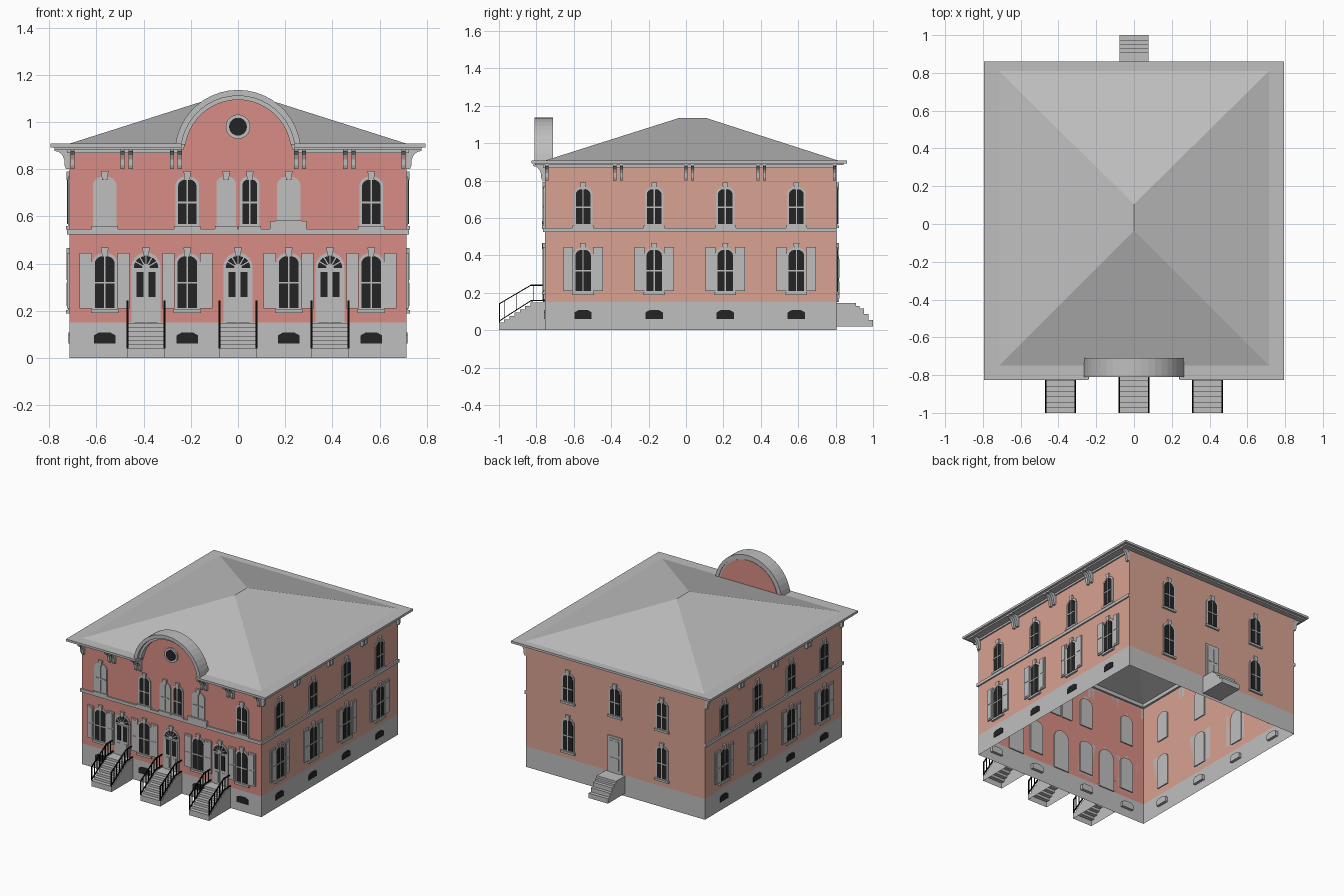
import bpy, bmesh, math
from mathutils import Matrix, Vector

if "Cube" in bpy.data.objects:
    bpy.data.objects.remove(bpy.data.objects["Cube"])

def material(name, rgb):
    m = bpy.data.materials.new(name)
    m.diffuse_color = (*rgb, 1)
    m.use_nodes = True
    m.node_tree.nodes["Principled BSDF"].inputs["Base Color"].default_value = m.diffuse_color
    return m

GREY = material("stone_grey", (0.52, 0.52, 0.52))
RED = material("front_red", (0.69, 0.265, 0.232))
SALMON = material("side_salmon", (0.69, 0.365, 0.285))
DARK = material("dark_glass", (0.017, 0.017, 0.017))
BLACK = material("rail_black", (0.003, 0.003, 0.003))

X, YF, YB = 0.715, -0.755, 0.805      # wall planes
parts = {}

def bag(name, mat):
    if name not in parts:
        parts[name] = (bmesh.new(), mat)
    return parts[name][0]

def frame(x, y, deg):
    return Matrix.Translation((x, y, 0)) @ Matrix.Rotation(math.radians(deg), 4, 'Z')

# wall frames: local u along the wall, local -y pointing outward
FRONT, BACK = frame(0, YF, 0), frame(0, YB, 180)
RIGHT, LEFT = frame(X, 0, 90), frame(-X, 0, -90)

def prism(name, mat, M, pts, a, b, open_base=False):
    """Extrude a (u, z) outline from outward depth a to b."""
    bm = bag(name, mat)
    lo = [bm.verts.new(M @ Vector((u, -a, z))) for u, z in pts]
    hi = [bm.verts.new(M @ Vector((u, -b, z))) for u, z in pts]
    n = len(pts)
    fs = [bm.faces.new(lo[::-1]), bm.faces.new(hi)]
    for i in range(n - 1 if open_base else n):
        j = (i + 1) % n
        fs.append(bm.faces.new((lo[i], lo[j], hi[j], hi[i])))
    bmesh.ops.recalc_face_normals(bm, faces=fs)

def rect(u0, u1, z0, z1):
    return [(u0, z0), (u1, z0), (u1, z1), (u0, z1)]

def arc(u, z, rx, rz, t0=0, t1=math.pi, n=10):
    return [(u + rx * math.cos(t0 + (t1 - t0) * i / n),
             z + rz * math.sin(t0 + (t1 - t0) * i / n)) for i in range(n + 1)]

def arched(u, hw, z0, z1, rise):
    return [(u - hw, z0), (u + hw, z0)] + arc(u, z1 - rise, hw, rise)

def box(name, mat, x0, x1, y0, y1, z0, z1):
    prism(name, mat, frame(0, 0, 0), rect(x0, x1, z0, z1), -y1, -y0)

# --- walls: open shells, front wall in its own colour
def shell(name, z0, z1, mats):
    bm = bmesh.new()
    c = [(-X, YF), (X, YF), (X, YB), (-X, YB)]
    lo = [bm.verts.new((x, y, z0)) for x, y in c]
    hi = [bm.verts.new((x, y, z1)) for x, y in c]
    for i in range(4):
        j = (i + 1) % 4
        f = bm.faces.new((lo[i], lo[j], hi[j], hi[i]))
        f.material_index = 0 if i == 0 else len(mats) - 1
    me = bpy.data.meshes.new(name)
    bm.to_mesh(me)
    bm.free()
    for m in mats:
        me.materials.append(m)
    bpy.context.collection.objects.link(bpy.data.objects.new(name, me))

shell("foundation", 0, 0.15, [GREY])
shell("walls", 0.15, 0.885, [RED, SALMON])

# --- windows
def window(M, u, hw, z0, z1, shutters=False, boarded=False, sill=True):
    rise = hw * 0.75
    prism("window_frames", GREY, M, arched(u, hw, z0, z1, rise), -0.008, 0.006)
    g = hw - 0.011
    if not boarded:
        prism("window_glass", DARK, M, arched(u, g, z0 + 0.01, z1 - 0.012, rise * 0.8), 0.004, 0.008)
    mid = (z0 + z1) / 2 - 0.005
    prism("window_bars", GREY, M, rect(u - 0.003, u + 0.003, z0 + 0.01, z1 - 0.012), 0.005, 0.011)
    prism("window_bars", GREY, M, rect(u - g, u + g, mid - 0.004, mid + 0.004), 0.005, 0.011)
    prism("keystones", GREY, M, [(u - 0.011, z1 - 0.015), (u + 0.011, z1 - 0.015),
                                 (u + 0.016, z1 + 0.022), (u - 0.016, z1 + 0.022)], 0, 0.013)
    if sill:
        prism("window_sills", GREY, M, rect(u - hw - 0.006, u + hw + 0.006, z0 - 0.012, z0 + 0.003), 0, 0.014)
    if shutters:
        for s in (-1, 1):
            a, b = sorted((u + s * (hw + 0.001), u + s * (hw + 0.053)))
            prism("shutters", GREY, M, rect(a, b, 0.21, 0.445), 0, 0.009)
            prism("shutter_panels", GREY, M, rect(a + 0.009, b - 0.009, 0.22, 0.32), 0.004, 0.012)
            prism("shutter_panels", GREY, M, rect(a + 0.009, b - 0.009, 0.33, 0.435), 0.004, 0.012)

def vent(M, u):
    pts = [(u - 0.046, 0.06), (u + 0.046, 0.06), (u + 0.046, 0.095),
           (u + 0.025, 0.107), (u - 0.025, 0.107), (u - 0.046, 0.095)]
    prism("vent_boxes", GREY, M, pts, -0.02, 0.001)
    prism("vent_grilles", DARK, M, pts, 0.001, 0.004)

for M, s in ((RIGHT, 1), (LEFT, -1)):
    for y in (-0.55, -0.17, 0.21, 0.59):
        window(M, s * y, 0.05, 0.557, 0.768)
        window(M, s * y, 0.052, 0.2, 0.443, shutters=True)
        vent(M, s * y)

for u in (-0.565, -0.215, 0.215, 0.565):
    window(FRONT, u, 0.053, 0.202, 0.445, shutters=True)
    vent(FRONT, u)
    window(FRONT, u, 0.05, 0.58 if u == 0.215 else 0.557, 0.77, boarded=u in (-0.565, 0.215))
window(FRONT, -0.05, 0.042, 0.557, 0.77, boarded=True)
window(FRONT, 0.05, 0.042, 0.557, 0.77)
prism("window_box", GREY, FRONT, rect(0.135, 0.29, 0.54, 0.58), 0, 0.016)

for u in (-0.375, 0, 0.375):
    window(BACK, u, 0.05, 0.557, 0.768)
    if u:
        window(BACK, u, 0.05, 0.2, 0.443)

# --- front doors with fan lights, steps and railings
LOW = [(-1.0, 0.048), (-0.83, 0.157), (-0.755, 0.16)]
HIGH = [(-1.0, 0.14), (-0.83, 0.24), (-0.755, 0.24)]

def rail_z(line, y):
    (y0, z0), (y1, z1) = line[:2] if y < line[1][0] else line[1:]
    return z0 + (z1 - z0) * (y - y0) / (y1 - y0)

for x in (-0.39, 0, 0.39):
    prism("door_frames", GREY, FRONT, arched(x, 0.062, 0.15, 0.447, 0.062), -0.008, 0.006)
    prism("fan_lights", DARK, FRONT, arc(x, 0.382, 0.052, 0.05), 0.004, 0.009)
    for k in range(1, 6):
        t = math.pi * k / 6
        d = Vector((math.cos(t), math.sin(t)))
        p = Vector((-d.y, d.x)) * 0.0025
        c = Vector((x, 0.382))
        prism("fan_spokes", GREY, FRONT, [tuple(q) for q in (c - p, c + d * 0.052 - p, c + d * 0.052 + p, c + p)],
              0.006, 0.012)
    prism("fan_hubs", GREY, FRONT, arc(x, 0.382, 0.016, 0.016), 0.006, 0.012)
    prism("keystones", GREY, FRONT, [(x - 0.011, 0.435), (x + 0.011, 0.435), (x + 0.016, 0.467), (x - 0.016, 0.467)],
          0, 0.014)
    for s in (-1, 1):
        a, b = sorted((x + s * 0.002, x + s * 0.048))
        prism("door_leaves", GREY, FRONT, rect(a, b, 0.15, 0.372), 0.004, 0.009)
        prism("door_panels", GREY, FRONT, rect(a + 0.01, b - 0.01, 0.165, 0.24), 0.006, 0.012)
        prism("door_glass", DARK, FRONT, rect(a + 0.008, b - 0.008, 0.257, 0.364), 0.006, 0.011)
    # steps, hollow underneath
    S = frame(x, 0, 90)
    pts = [(-1.0, 0)]
    for k in range(7):
        y, z = -1.0 + 0.028 * k, 0.04 + 0.0178 * k
        pts += [(y, z), (y + 0.028, z)]
    pts += [(YF, pts[-1][1]), (YF, 0)]
    prism("front_steps", GREY, S, pts, -0.08, 0.08, open_base=True)
    # railings
    for o in (-0.078, 0.078):
        for line in (LOW, HIGH):
            prism("railings", BLACK, S, [(y, z - 0.003) for y, z in line] + [(y, z + 0.003) for y, z in line[::-1]],
                  o - 0.004, o + 0.004)
        prism("railings", BLACK, S, rect(-1.0, -0.994, 0.04, 0.142), o - 0.004, o + 0.004)
        for k in range(1, 8):
            y = -1.0 + 0.031 * k
            prism("balusters", BLACK, frame(x, y, 0),
                  rect(o - 0.004, o + 0.004, rail_z(LOW, y), rail_z(HIGH, y)), 0, 0.001)

# --- back door and steps
prism("back_door_frame", GREY, BACK, rect(-0.056, 0.056, 0.15, 0.41), -0.008, 0.008)
prism("back_door", GREY, BACK, rect(-0.044, 0.044, 0.15, 0.395), 0.004, 0.012)
for z0, z1 in ((0.17, 0.26), (0.28, 0.38)):
    for u in (-0.036, 0.006):
        prism("back_door_panels", GREY, BACK, rect(u, u + 0.03, z0, z1), 0.008, 0.015)
prism("back_steps", GREY, frame(0, 0, 90),
      [(YB, 0.02), (1.0, 0.02), (1.0, 0.055), (0.975, 0.055), (0.975, 0.085), (0.952, 0.085), (0.952, 0.115),
       (0.928, 0.115), (0.928, 0.13), (0.908, 0.13), (0.908, 0.146), (YB, 0.146)], -0.077, 0.077)

# --- string course and frieze on the front and sides
for M, a, b in ((FRONT, -0.725, 0.725), (RIGHT, YF, YB), (LEFT, -YB, -YF)):
    prism("string_course", GREY, M, rect(a, b, 0.524, 0.546), 0, 0.01)
    if M is FRONT:
        for s in (-1, 1):
            prism("frieze", GREY, M, rect(*sorted((s * 0.24, s * 0.725)), 0.868, 0.884), 0, 0.01)
    else:
        prism("frieze", GREY, M, rect(a, b, 0.868, 0.884), 0, 0.01)

# --- eaves in two layers, broken at the front for the arched gable
for z0, z1, d in ((0.882, 0.892, 0.018), (0.892, 0.908, 0)):
    xo, yf, yb = 0.795 - d, -0.825 + d, 0.86 - d
    for s in (-1, 1):
        box("eaves", GREY, *sorted((s * 0.70, s * xo)), yf, yb, z0, z1)
        box("eaves", GREY, *sorted((s * 0.24, s * 0.70)), yf, -0.74, z0, z1)
    box("eaves", GREY, -0.70, 0.70, 0.79, yb, z0, z1)

# --- curved brackets under the eaves
def bracket(M, u):
    prof = [(0, 0.80), (0.014, 0.80), (0.02, 0.815), (0.021, 0.84), (0.03, 0.86), (0.045, 0.873),
            (0.062, 0.877), (0.062, 0.885), (0, 0.885)]
    B = M @ Matrix.Translation((u, 0, 0)) @ Matrix.Rotation(math.radians(-90), 4, 'Z')
    prism("brackets", GREY, B, prof, -0.009, 0.009)

for u in (0.262 - 0.015, 0.28, 0.455, 0.49, 0.702):
    bracket(FRONT, u)
    bracket(FRONT, -u)
for y in (-0.744, -0.38, -0.345, 0.0, 0.035, 0.385, 0.42, 0.794):
    bracket(RIGHT, y)
    bracket(LEFT, -y)

# --- hipped roof, open below
bm = bag("roof", GREY)
c = [bm.verts.new(p) for p in ((-X, -0.75, 0.908), (X, -0.75, 0.908), (X, 0.81, 0.908), (-X, 0.81, 0.908))]
r0, r1 = bm.verts.new((0, -0.035, 1.135)), bm.verts.new((0, 0.105, 1.135))
for f in ((c[0], c[1], r0), (c[1], c[2], r1, r0), (c[2], c[3], r1), (c[3], c[0], r0, r1)):
    bm.faces.new(f)

# --- arched gable with moulding and round window
CZ = 0.868
t = math.asin(0.017 / 0.232)
prism("gable", RED, FRONT, arc(0, CZ, 0.232, 0.232, t, math.pi - t, 20), -0.043, 0)

def moulding(r0, r1, a, b):
    t0, t1 = math.asin(0.036 / r1), math.asin(0.036 / r0)
    prism("gable_arch", GREY, FRONT, arc(0, CZ, r1, r1, t0, math.pi - t0, 20)
          + arc(0, CZ, r0, r0, math.pi - t1, t1, 20), a, b)

moulding(0.243, 0.268, -0.045, 0.055)
moulding(0.226, 0.243, -0.04, 0.035)

def disc(r):
    return arc(0, 0.98, r, r, 0, 2 * math.pi, 20)[:-1]

prism("round_window_frame", GREY, FRONT, disc(0.052), 0, 0.012)
prism("round_window_glass", DARK, FRONT, disc(0.038), 0.008, 0.015)

# --- turn the collected parts into objects
for name, (bm, mat) in parts.items():
    me = bpy.data.meshes.new(name)
    bm.to_mesh(me)
    bm.free()
    me.materials.append(mat)
    bpy.context.collection.objects.link(bpy.data.objects.new(name, me))
